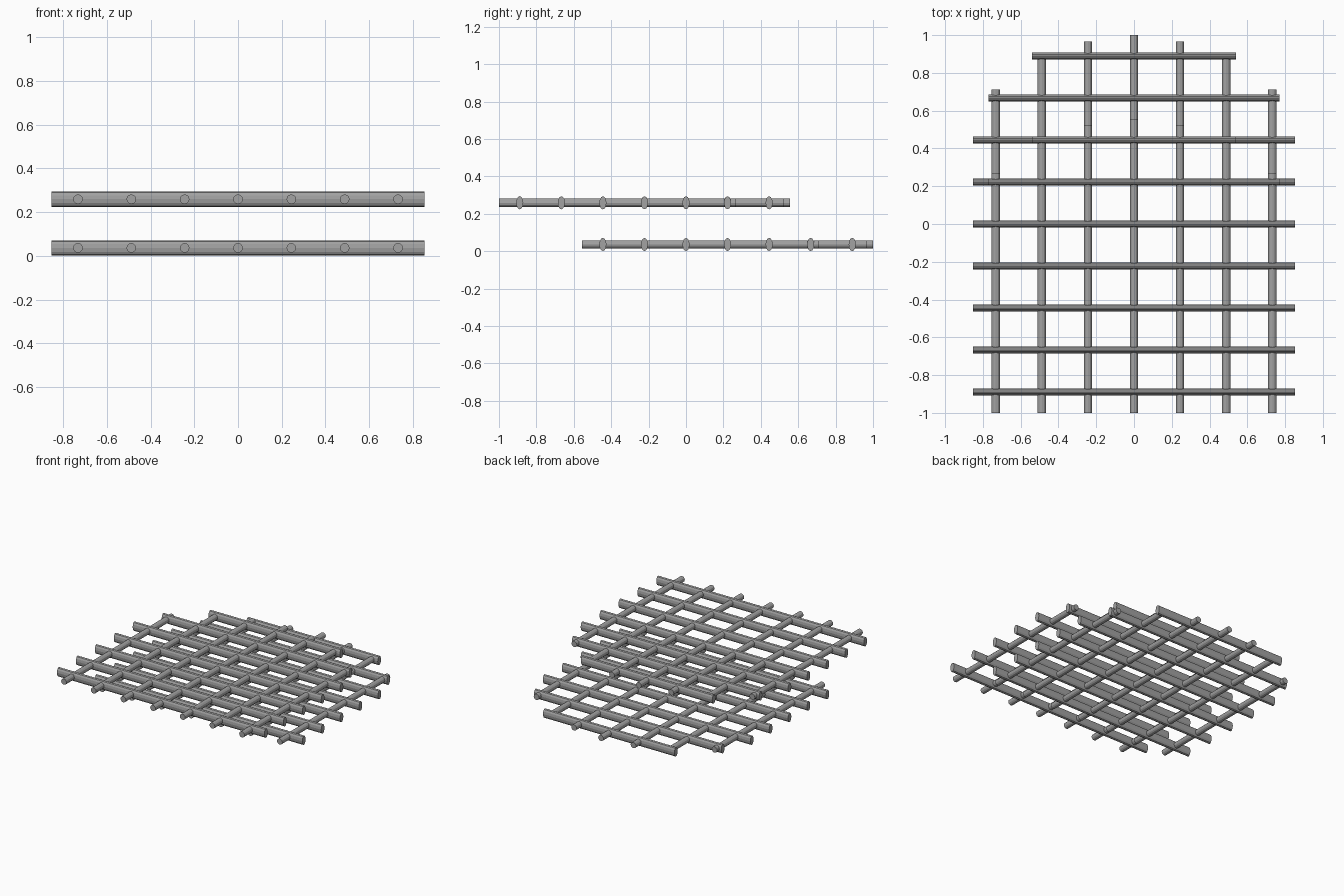
import bpy
import math

cube = bpy.data.objects.get("Cube")
if cube:
    bpy.data.objects.remove(cube)

# Plain grey metal
metal = bpy.data.materials.new("grey_metal")
metal.use_nodes = True
grey = (0.36, 0.36, 0.36, 1)
metal.diffuse_color = grey
metal.node_tree.nodes["Principled BSDF"].inputs["Base Color"].default_value = grey

SIDES = 12
PITCH_X, PITCH_Y = 0.244, 0.2222
ROD_R = 0.022
SLAT_HALF_W, SLAT_HALF_H = 0.019, 0.035


def bar(name, centre, length, along_x, half_w, half_h):
    """Straight bar with an elliptical section, lying along x or y."""
    bpy.ops.mesh.primitive_cylinder_add(vertices=SIDES, radius=1, depth=1)
    ob = bpy.context.object
    ob.name = name
    for v in ob.data.vertices:
        a, b, t = v.co.x * half_w, v.co.y * half_h, v.co.z * length
        v.co = (t, -a, b) if along_x else (a, -t, b)
    # Keep the facets' normals outward
    if along_x:
        ob.data.flip_normals()
        ob.data.flip_normals()
    ob.location = centre
    ob.data.materials.append(metal)
    return ob


def grating(label, y0, z):
    """Rack whose back edge is rounded; y0 is the middle of its fourth slat from the back."""
    # Cross slats, the last two shortened to follow the curved back
    half_lengths = [0.853] * 5 + [0.77, 0.54]
    for i, half in enumerate(half_lengths):
        y = y0 + (i - 3) * PITCH_Y
        bar(f"{label}_cross_slat_{i + 1}", (0, y, z), 2 * half, True,
            SLAT_HALF_W, SLAT_HALF_H)
    # Lengthwise rods, ending along the curved back
    back_ends = [0.778, 0.745, 0.655, 0.49]
    front = -0.778
    for i in range(-3, 4):
        back = back_ends[abs(i)]
        bar(f"{label}_long_rod_{i + 4}",
            (i * PITCH_X, y0 + (front + back) / 2, z), back - front, False,
            ROD_R, ROD_R)


grating("lower_rack", PITCH_Y, 0.036)
grating("upper_rack", -PITCH_Y, 0.259)
